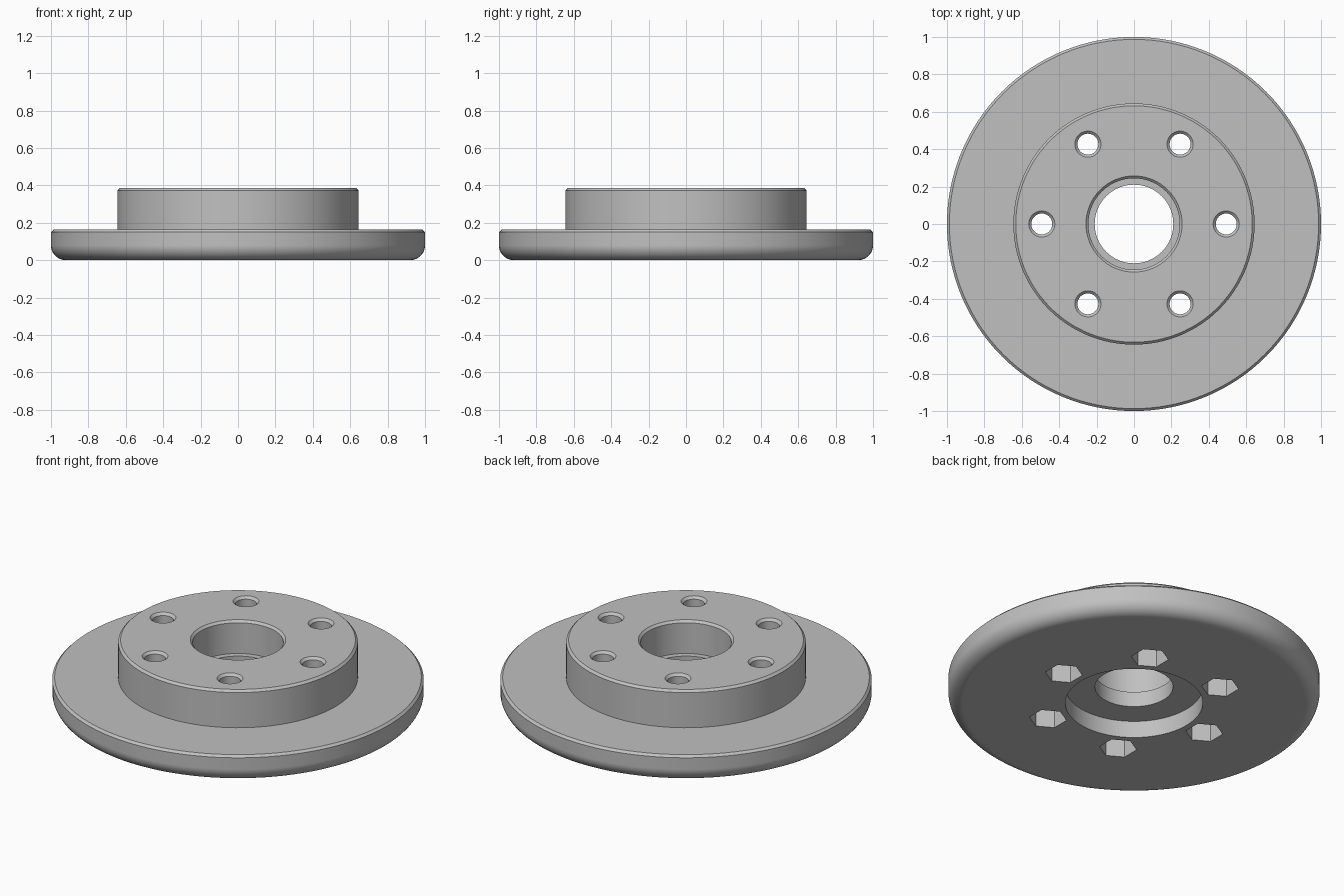
import bpy, bmesh, math
from mathutils import Matrix, Vector

cube = bpy.data.objects.get("Cube")
if cube:
    bpy.data.objects.remove(cube, do_unlink=True)

metal = bpy.data.materials.new("plain_grey")
metal.use_nodes = True
GREY = (0.53, 0.53, 0.53, 1)
metal.diffuse_color = GREY
metal.node_tree.nodes["Principled BSDF"].inputs["Base Color"].default_value = GREY


def lathe(name, profile, steps, turn=0.0, centre=(0, 0)):
    """Revolve an (r, z) outline about a vertical axis; closed if it has no axis points."""
    bm = bmesh.new()
    vs = [bm.verts.new((r, 0, z)) for r, z in profile]
    for a, b in zip(vs, vs[1:]):
        bm.edges.new((a, b))
    if profile[0][0] > 0:
        bm.edges.new((vs[-1], vs[0]))
    bmesh.ops.spin(bm, geom=bm.verts[:] + bm.edges[:], cent=(0, 0, 0), axis=(0, 0, 1),
                   angle=math.tau, steps=steps, use_merge=True)
    bmesh.ops.remove_doubles(bm, verts=bm.verts, dist=1e-5)
    bmesh.ops.recalc_face_normals(bm, faces=bm.faces)
    bm.transform(Matrix.Translation((*centre, 0)) @ Matrix.Rotation(turn, 4, 'Z'))
    me = bpy.data.meshes.new(name)
    bm.to_mesh(me)
    bm.free()
    me.materials.append(metal)
    ob = bpy.data.objects.new(name, me)
    bpy.context.collection.objects.link(ob)
    return ob


# Flanged body: rounded lower rim, chamfered upper edges, stepped bore
RIM, HUB, FLANGE_Z, TOP, C, F = 1.0, 0.645, 0.163, 0.385, 0.013, 0.08
fillet = [(RIM - F + F * math.sin(t), F - F * math.cos(t))
          for t in (math.pi / 2 * i / 12 for i in range(13))]
outline = [(0.37, 0)] + fillet + [
    (RIM, FLANGE_Z - C), (RIM - C, FLANGE_Z),
    (HUB, FLANGE_Z), (HUB, TOP - C), (HUB - C, TOP),
    (0.257, TOP), (0.244, TOP - C), (0.244, 0.19),
    (0.21, 0.19), (0.21, 0.1), (0.37, 0.1)]
body = lathe("flanged_hub", outline, 128)

# Six bolt holes, chamfered on top, with hexagonal nut pockets underneath
drill = [(0, -0.1), (0.056, -0.1), (0.056, TOP - 0.014), (0.07, TOP), (0.07, 0.5), (0, 0.5)]
pocket = [(0, -0.05), (0.101, -0.05), (0.101, 0.18), (0, 0.18)]
cutters = []
for i in range(6):
    a = math.tau * i / 6
    spot = (0.493 * math.cos(a), 0.493 * math.sin(a))
    cutters.append(lathe("bolt_hole_cutter", drill, 32, 0, spot))
    cutters.append(lathe("nut_pocket_cutter", pocket, 6, math.pi / 6, spot))
for c in cutters:
    c.hide_render = True
    mod = body.modifiers.new("cut", 'BOOLEAN')
    mod.operation, mod.solver, mod.object = 'DIFFERENCE', 'EXACT', c

# Bake the cuts and discard the cutters
bpy.context.view_layer.update()
done = bpy.data.meshes.new_from_object(
    body.evaluated_get(bpy.context.evaluated_depsgraph_get()))
body.modifiers.clear()
body.data = done
for c in cutters:
    bpy.data.objects.remove(c, do_unlink=True)

# Smooth curved walls, keep edges crisp and flats flat
bpy.ops.object.select_all(action='DESELECT')
body.select_set(True)
bpy.context.view_layer.objects.active = body
bpy.ops.object.shade_smooth_by_angle(angle=math.radians(30))
weighted = body.modifiers.new("flat_faces", 'WEIGHTED_NORMAL')
weighted.keep_sharp = True
